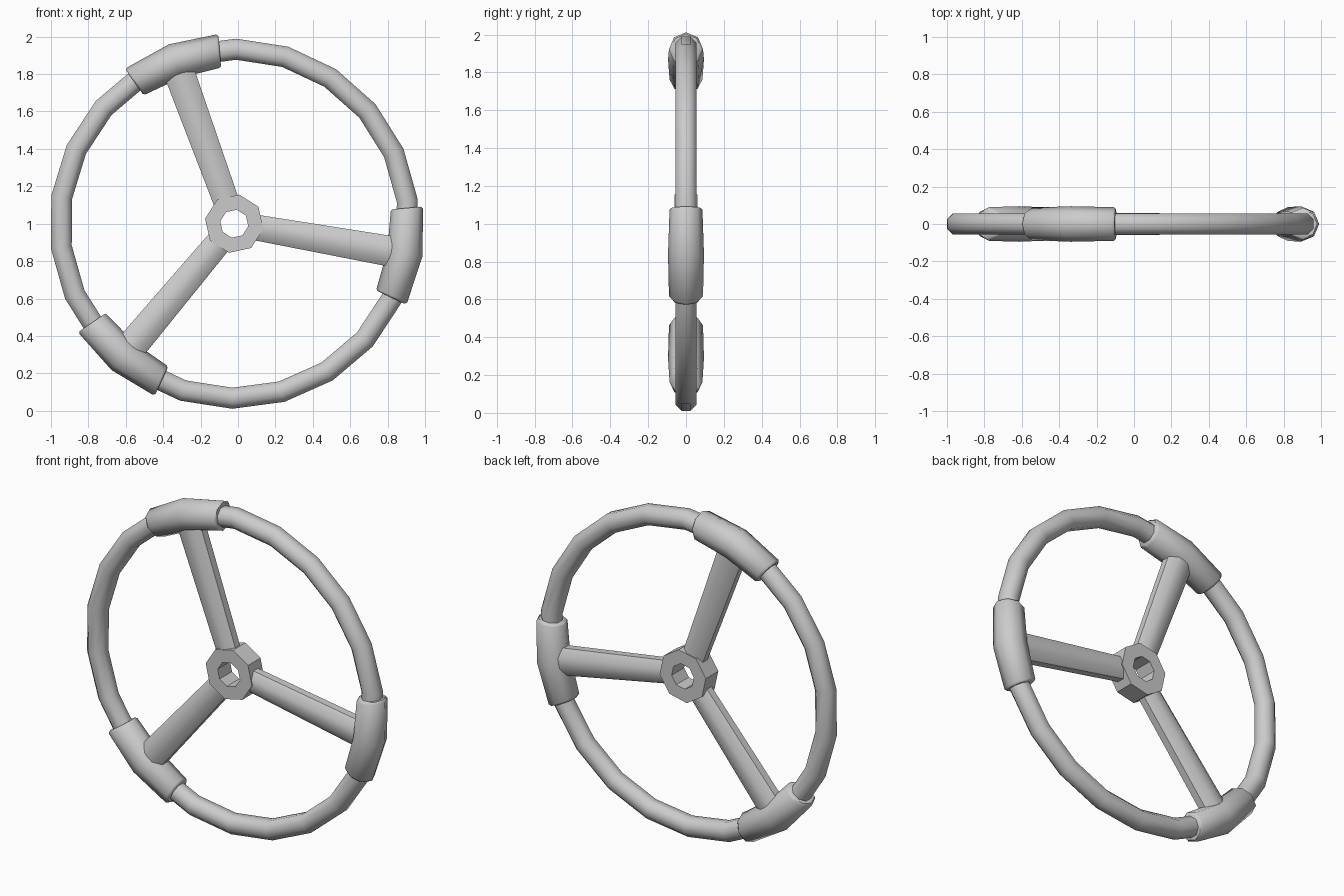
import bpy, bmesh
from math import sin, cos, pi, radians
from mathutils import Vector

if "Cube" in bpy.data.objects:
    bpy.data.objects.remove(bpy.data.objects["Cube"])

CENTRE = Vector((-0.02, 0, 1.0))
SPOKE_ANGLES = (-10, 110, 230)

grey = bpy.data.materials.new("steel grey")
grey.diffuse_color = (0.6, 0.6, 0.6, 1)
grey.use_nodes = True
grey.node_tree.nodes["Principled BSDF"].inputs["Base Color"].default_value = grey.diffuse_color


def radial(deg):
    a = radians(deg)
    return Vector((cos(a), 0, sin(a)))


def loft(name, rings, closed=False, caps=True, smooth=50):
    """Skin a list of equal-length point rings."""
    bm = bmesh.new()
    vs = [[bm.verts.new(p) for p in r] for r in rings]
    n, m = len(vs[0]), len(vs)
    for i in range(m if closed else m - 1):
        a, b = vs[i], vs[(i + 1) % m]
        for j in range(n):
            k = (j + 1) % n
            bm.faces.new((a[j], a[k], b[k], b[j]))
    if caps and not closed:
        bm.faces.new(vs[0])
        bm.faces.new(vs[-1])
    bmesh.ops.recalc_face_normals(bm, faces=bm.faces)
    me = bpy.data.meshes.new(name)
    bm.to_mesh(me)
    bm.free()
    me.materials.append(grey)
    ob = bpy.data.objects.new(name, me)
    bpy.context.collection.objects.link(ob)
    if smooth:
        bpy.ops.object.select_all(action='DESELECT')
        ob.select_set(True)
        bpy.context.view_layer.objects.active = ob
        bpy.ops.object.shade_smooth_by_angle(angle=radians(smooth))
    return ob


def section(centre, u, v, ru, rv, turn=0.0):
    """Eight-sided cross-section in the plane of u and v."""
    return [centre + u * (ru * cos(a)) + v * (rv * sin(a))
            for a in (turn + k * pi / 4 for k in range(8))]


Y = Vector((0, 1, 0))

# rim: 22 straight pieces, flat side of the tube outwards
rim = []
for i in range(22):
    d = radial(-8.8 + i * 360 / 22)
    rim.append(section(CENTRE + d * 0.933, d, Y, 0.061, 0.061, pi / 8))
loft("rim", rim, closed=True)

for n, ang in enumerate(SPOKE_ANGLES, 1):
    d, t = radial(ang), radial(ang + 90)

    # sleeve clamped round the rim, bent once, with bevelled ends
    sleeve = []
    for off, r in ((-15.2, 0.08), (-14.5, 0.09), (0, 0.095), (14.5, 0.087), (15.2, 0.077)):
        e = radial(ang + off)
        sleeve.append(section(CENTRE + e * 0.926, e, Y, r, r))
    loft(f"rim_sleeve_{n}", sleeve)

    # flattened spoke, widening towards the rim
    loft(f"spoke_{n}", [section(CENTRE + d * 0.11, t, Y, 0.074, 0.058, pi / 8),
                        section(CENTRE + d * 0.86, t, Y, 0.089, 0.060, pi / 8)])

# hub: eight-sided ring with a through hole
X, Z = Vector((1, 0, 0)), Vector((0, 0, 1))
turn = radians(-10)
hub = [section(CENTRE + Y * y, X, Z, r, r, turn)
       for r, y in ((0.158, -0.06), (0.158, 0.06), (0.076, 0.06), (0.076, -0.06))]
loft("hub", hub, closed=True, smooth=0)
